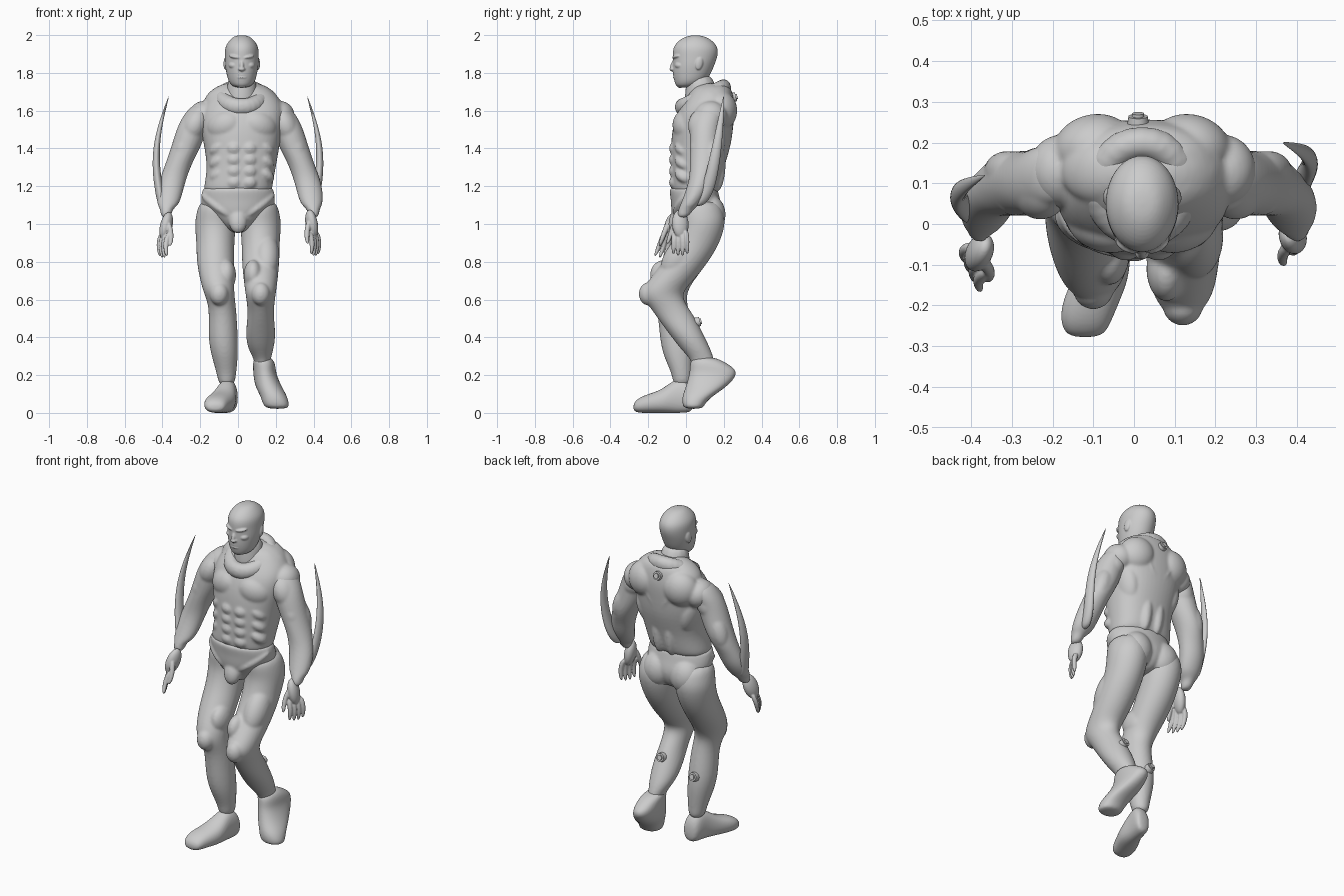
import bpy, bmesh, math
from mathutils import Matrix, Vector, Euler

cube = bpy.data.objects.get("Cube")
if cube:
    bpy.data.objects.remove(cube, do_unlink=True)

grey = bpy.data.materials.new("plain grey")
grey.use_nodes = True
COLOUR = (.6, .6, .6, 1)
grey.diffuse_color = COLOUR
for node in grey.node_tree.nodes:
    if node.type == 'BSDF_PRINCIPLED':
        node.inputs["Base Color"].default_value = COLOUR


def loft(bm, rings, boxy=1, sides=12, upright=False):
    """Skin closed rings (x, y, z, radius, second radius); upright rings face along y."""
    previous = None
    for x, y, z, radius, second_radius in rings:
        ring = []
        for i in range(sides):
            angle = math.tau * i / sides
            c, s = math.cos(angle), math.sin(angle)
            a = 1.04 * radius * math.copysign(abs(c) ** boxy, c)
            b = 1.04 * second_radius * math.copysign(abs(s) ** boxy, s)
            point = (x + a, y, z + b) if upright else (x + a, y + b, z)
            ring.append(bm.verts.new(point))
        if previous:
            for i in range(sides):
                j = (i + 1) % sides
                bm.faces.new((previous[i], previous[j], ring[j], ring[i]))
        else:
            bm.faces.new(ring[::-1])
        previous = ring
    bm.faces.new(previous)


def mirrored(rings, sign, middle=0):
    """Reflect rings about x = middle when the sign is negative."""
    return [(middle + sign * (x - middle), *rest) for x, *rest in rings]


def blob(bm, centre, radii, turn=(0, 0, 0)):
    """Add an ellipsoid of muscle."""
    rotation = Euler([math.radians(t) for t in turn])
    matrix = Matrix.LocRotScale(Vector(centre), rotation, Vector(radii))
    bmesh.ops.create_uvsphere(bm, u_segments=16, v_segments=10, radius=1.03, matrix=matrix)


def pair(bm, middle, centre, radii, turn=(0, 0, 0)):
    """Add two mirrored ellipsoids about x = middle."""
    x, y, z = centre
    for side in (1, -1):
        blob(bm, (middle + side * x, y, z), radii, (turn[0], side * turn[1], side * turn[2]))


def finish(name, bm, voxel=.008, relax=4, levels=2):
    """Turn the mesh into an object; fuse its pieces when a voxel size is given."""
    bmesh.ops.recalc_face_normals(bm, faces=bm.faces)
    mesh = bpy.data.meshes.new(name)
    bm.to_mesh(mesh)
    bm.free()
    mesh.materials.append(grey)
    mesh.polygons.foreach_set("use_smooth", [True] * len(mesh.polygons))
    obj = bpy.data.objects.new(name, mesh)
    bpy.context.collection.objects.link(obj)
    if levels:
        subdivision = obj.modifiers.new("round", 'SUBSURF')
        subdivision.levels = subdivision.render_levels = levels
    if voxel:
        fuse = obj.modifiers.new("fuse", 'REMESH')
        fuse.mode = 'VOXEL'
        fuse.voxel_size = voxel
        fuse.use_smooth_shade = True
        soften = obj.modifiers.new("soften", 'SMOOTH')
        soften.iterations = relax
    return obj


# Torso with chest, stomach, flank, shoulder and back muscles
MIDDLE = .02
bm = bmesh.new()
loft(bm, [(0, .04, 1.15, .18, .11), (0, .05, 1.2, .18, .13), (MIDDLE, .06, 1.3, .18, .14),
          (MIDDLE, .08, 1.42, .2, .16), (MIDDLE, .09, 1.52, .22, .16), (.03, .11, 1.61, .22, .15),
          (.03, .13, 1.68, .18, .12), (.03, .14, 1.75, .11, .09)], boxy=.85)
pair(bm, MIDDLE, (.09, 0, 1.52), (.1, .07, .08), (0, 20, 15))
for row in range(4):
    pair(bm, MIDDLE, (.04, -.06, 1.4 - .06 * row), (.04, .03, .035))
for row in range(3):
    pair(bm, MIDDLE, (.12, -.01, 1.4 - .07 * row), (.06, .05, .035), (0, 35, 30))
pair(bm, MIDDLE, (.14, .12, 1.44), (.06, .09, .13), (0, 12, 0))
pair(bm, MIDDLE, (.12, .19, 1.6), (.1, .08, .1), (0, -25, -15))
pair(bm, MIDDLE, (.2, .13, 1.57), (.08, .09, .08), (0, 30, 0))
pair(bm, MIDDLE, (.04, .16, 1.32), (.04, .05, .15))
pair(bm, MIDDLE, (.11, .13, 1.68), (.1, .08, .05), (0, 30, 0))
# Raised V straps on the back
pair(bm, MIDDLE, (.07, .23, 1.55), (.02, .02, .12), (0, 28, 0))
blob(bm, (MIDDLE, .22, 1.5), (.04, .02, .05))
finish("torso", bm)

# Pelvis, cut high over the thighs
bm = bmesh.new()
loft(bm, [(0, .05, .95, .04, .08), (0, .06, 1, .1, .12), (0, .06, 1.07, .19, .14),
          (0, .05, 1.13, .2, .13), (0, .04, 1.18, .19, .13), (0, .04, 1.2, .18, .12)])
blob(bm, (0, -.05, 1.02), (.05, .04, .07), (-15, 0, 0))
pair(bm, 0, (.09, .13, 1.05), (.09, .08, .1))
pair(bm, 0, (.11, -.01, 1.1), (.11, .05, .03), (0, -35, 25))
finish("pelvis", bm)

# Legs share the thigh; the left shin trails behind a bent knee
thigh = [(.12, .07, 1.13, .08, .1), (.12, .08, 1.06, .1, .12), (.12, .09, 1, .11, .12),
         (.12, .06, .9, .1, .12), (.12, 0, .8, .1, .12)]
left_shin = [(.12, -.08, .7, .09, .12), (.12, -.14, .63, .08, .11), (.12, -.09, .56, .07, .1),
             (.12, -.05, .5, .07, .1), (.12, 0, .42, .08, .09), (.12, .05, .34, .07, .08),
             (.13, .09, .28, .04, .06), (.13, .1, .22, .04, .06)]
right_shin = [(-.11, -.07, .7, .09, .11), (-.1, -.1, .63, .08, .1), (-.08, -.07, .56, .07, .08),
              (-.08, -.05, .4, .08, .09), (-.07, -.04, .3, .07, .08), (-.06, -.02, .2, .05, .05),
              (-.06, -.02, .14, .04, .05)]
for side, sign, shin in (("left", 1, left_shin), ("right", -1, right_shin)):
    bm = bmesh.new()
    loft(bm, mirrored(thigh, sign) + shin)
    knee = Vector(shin[1][:3])
    blob(bm, knee + Vector((0, -.06, 0)), (.05, .05, .06))
    blob(bm, knee + Vector((sign * -.04, .03, .1)), (.05, .08, .08), (40, 0, 0))
    blob(bm, knee + Vector((sign * .03, .11, .2)), (.07, .08, .14), (-35, 0, 0))
    finish(side + "_leg", bm)

# Shoes: the left heel is lifted, the right one lies flat
bm = bmesh.new()
loft(bm, [(.13, .09, .3, .05, .06), (.14, .13, .25, .06, .11), (.14, .15, .21, .06, .13),
          (.16, .11, .14, .07, .11), (.19, .06, .09, .07, .08), (.2, .04, .05, .07, .06),
          (.21, .04, .02, .06, .05)], boxy=.9)
finish("left_shoe", bm, .006)
bm = bmesh.new()
loft(bm, [(-.04, .04, .06, .04, .05), (-.05, 0, .09, .05, .09), (-.06, -.06, .09, .05, .09),
          (-.08, -.13, .06, .07, .06), (-.11, -.2, .05, .07, .05), (-.12, -.25, .04, .06, .04),
          (-.12, -.28, .03, .04, .02)], boxy=.85, upright=True)
finish("right_shoe", bm, .006)

# Arms, cuffed at the wrist, mirrored about the chest's middle line
arm = [(.2, .13, 1.64, .05, .06), (.23, .12, 1.59, .07, .08), (.26, .1, 1.52, .08, .08),
       (.29, .1, 1.42, .08, .08), (.33, .1, 1.33, .07, .08), (.36, .08, 1.25, .07, .06),
       (.38, .06, 1.18, .07, .06), (.39, .02, 1.1, .06, .05), (.4, 0, 1.08, .03, .04),
       (.4, -.02, 1.03, .03, .03)]
for side, sign in (("left", 1), ("right", -1)):
    bm = bmesh.new()
    rings = mirrored(arm, sign, .01)
    loft(bm, rings)
    shoulder, elbow = Vector(rings[2][:3]), Vector(rings[4][:3])
    blob(bm, shoulder + Vector((sign * -.01, 0, 0)), (.07, .09, .1), (0, sign * -25, 0))
    blob(bm, elbow + Vector((sign * -.02, -.03, .07)), (.05, .05, .08), (0, sign * -20, 0))
    blob(bm, elbow + Vector((0, .03, .05)), (.05, .05, .1), (0, sign * -20, 0))
    finish(side + "_arm", bm)

# Hands hanging with loosely curled fingers
for side, sign, palm, reach in (("left", 1, (.39, -.03, 1), 0), ("right", -1, (-.38, -.07, .99), -.03)):
    palm = Vector(palm)
    bm = bmesh.new()
    blob(bm, palm, (.032, .045, .075), (reach * 600, sign * -10, sign * 15))
    for finger in range(4):
        spread = finger - 1.5
        start = palm + Vector((sign * spread * .012, spread * .02 + reach / 2, -.03))
        bend = start + Vector((sign * .025, spread * .004 + reach / 2, -.06))
        tip = bend + Vector((sign * -.01, reach, -.09 + abs(spread) * .01))
        loft(bm, [(*start, .016, .015), (*bend, .015, .014), (*tip, .01, .01)], sides=8)
    thumb = palm + Vector((sign * -.03, -.04, 0))
    loft(bm, [(*(thumb + Vector((sign * .02, .02, .03))), .015, .018),
              (*(thumb + Vector((0, -.01, -.05))), .015, .015),
              (*(thumb + Vector((sign * .01, -.03, -.11))), .01, .01)], sides=8)
    finish(side + "_hand", bm, .004, 2)

# Curved forearm blades, bowed outward and tapering to a point
for side, sign, base, sweep, curve in (("left", 1, .06, .14, .5), ("right", -1, .03, .09, 1)):
    bm = bmesh.new()
    rings = []
    for step in range(9):
        t = step / 8
        width = .036 * (1 - t * t) + .002
        out = .4 - .035 * t + .05 * math.sin(math.pi * t)
        rings.append((sign * out, base + sweep * t ** curve, 1.09 + .59 * t, width * .65, width))
    loft(bm, rings, boxy=1.2, sides=8)
    finish(side + "_blade", bm, voxel=None)

# Neck and sloping rolled collar
bm = bmesh.new()
loft(bm, [(MIDDLE, .1, 1.6, .1, .12), (MIDDLE, .08, 1.7, .08, .08), (MIDDLE, .07, 1.8, .07, .07)])
finish("neck", bm, voxel=None)
bm = bmesh.new()
tilt = Matrix.Translation((MIDDLE, .09, 1.67)) @ Matrix.Rotation(math.radians(25), 4, 'X')
for step in range(28):
    angle = math.tau * step / 28
    spot = tilt @ Vector((.1 * math.cos(angle), .12 * math.sin(angle), 0))
    blob(bm, spot, (.045, .04, .045))
finish("collar", bm, relax=6, levels=0)

# Head: skull, jaw and facial features
bm = bmesh.new()
loft(bm, [(MIDDLE, 0, 1.72, .04, .05), (MIDDLE, .02, 1.75, .07, .08), (MIDDLE, .03, 1.79, .08, .1),
          (MIDDLE, .04, 1.84, .09, .11), (MIDDLE, .05, 1.89, .09, .12), (MIDDLE, .05, 1.94, .09, .12),
          (MIDDLE, .05, 1.98, .06, .08), (MIDDLE, .05, 2, .03, .03)])
blob(bm, (MIDDLE, -.03, 1.74), (.03, .02, .02))
blob(bm, (MIDDLE, -.066, 1.84), (.012, .016, .034), (-20, 0, 0))
blob(bm, (MIDDLE, -.073, 1.82), (.018, .015, .01))
for lip in (1.79, 1.776):
    blob(bm, (MIDDLE, -.055, lip), (.028, .014, .006))
pair(bm, MIDDLE, (.035, -.05, 1.885), (.034, .02, .01), (0, -10, 25))
pair(bm, MIDDLE, (.04, -.03, 1.84), (.03, .03, .02))
pair(bm, MIDDLE, (.086, .07, 1.85), (.01, .02, .034), (-12, 0, 12))
finish("head", bm, .004, 3)

# Round studs on the back and calves
for name, spot in (("back_stud", (.01, .25, 1.67)), ("left_calf_stud", (.12, .06, .48)),
                   ("right_calf_stud", (-.08, .04, .41))):
    bm = bmesh.new()
    turn = Matrix.Translation(spot) @ Matrix.Rotation(math.radians(-75), 4, 'X')
    for radius, depth in ((.028, .03), (.017, .045)):
        bmesh.ops.create_cone(bm, cap_ends=True, segments=20, radius1=radius, radius2=radius * .85,
                              depth=depth, matrix=turn)
    stud = finish(name, bm, voxel=None, levels=0)
    bpy.context.view_layer.objects.active = stud
    stud.select_set(True)
    bpy.ops.object.shade_smooth_by_angle()
    stud.select_set(False)
